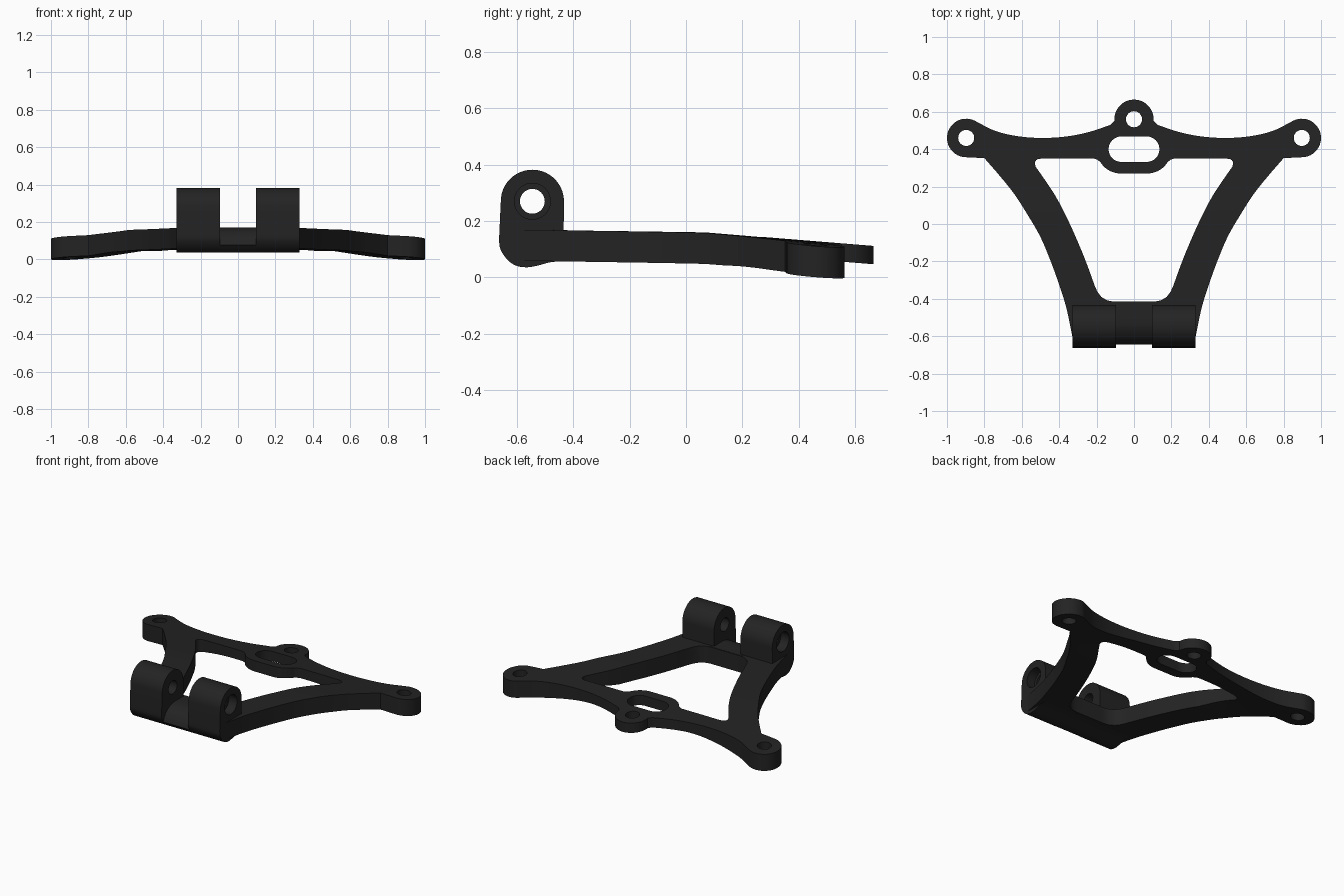
import bpy, bmesh, math
from mathutils import Vector

if "Cube" in bpy.data.objects:
    bpy.data.objects.remove(bpy.data.objects["Cube"])

black = bpy.data.materials.new("matte_black")
black.diffuse_color = (0.017, 0.017, 0.017, 1)
black.use_nodes = True
black.node_tree.nodes["Principled BSDF"].inputs["Base Color"].default_value = black.diffuse_color


def new_object(name, bm):
    bmesh.ops.recalc_face_normals(bm, faces=bm.faces[:])
    mesh = bpy.data.meshes.new(name)
    bm.to_mesh(mesh)
    bm.free()
    mesh.materials.append(black)
    ob = bpy.data.objects.new(name, mesh)
    bpy.context.collection.objects.link(ob)
    return ob


def prism(name, pts, lo, hi, axis="z"):
    """Extrude a closed profile: (x, y) along z, or (y, z) along x."""
    bm = bmesh.new()
    place = (lambda p: (p[0], p[1], lo)) if axis == "z" else (lambda p: (lo, p[0], p[1]))
    face = bm.faces.new([bm.verts.new(place(p)) for p in pts])
    res = bmesh.ops.extrude_face_region(bm, geom=[face])
    step = (0, 0, hi - lo) if axis == "z" else (hi - lo, 0, 0)
    bmesh.ops.translate(bm, vec=step, verts=[v for v in res["geom"] if isinstance(v, bmesh.types.BMVert)])
    return new_object(name, bm)


def activate(ob):
    bpy.ops.object.select_all(action="DESELECT")
    ob.select_set(True)
    bpy.context.view_layer.objects.active = ob


def cut(ob, tool, operation="DIFFERENCE"):
    tool.hide_render = True
    mod = ob.modifiers.new("cut", "BOOLEAN")
    mod.operation, mod.solver, mod.object = operation, "EXACT", tool
    activate(ob)
    bpy.ops.object.modifier_apply(modifier=mod.name)
    bpy.data.objects.remove(tool)


def smooth(ob):
    activate(ob)
    bpy.ops.object.shade_smooth_by_angle(angle=math.radians(30))


def arc(cx, cy, r, a0, a1, n=16):
    return [(cx + r * math.cos(math.radians(a0 + (a1 - a0) * i / n)),
             cy + r * math.sin(math.radians(a0 + (a1 - a0) * i / n))) for i in range(n + 1)]


def spline(pts, n=4):
    """Catmull-Rom curve through the points."""
    P = [Vector(p) for p in pts]
    P = [2 * P[0] - P[1]] + P + [2 * P[-1] - P[-2]]
    out = []
    for a, b, c, d in zip(P, P[1:], P[2:], P[3:]):
        for i in range(n):
            t = i / n
            out.append(tuple(0.5 * (2 * b + (c - a) * t + (2 * a - 5 * b + 4 * c - d) * t * t
                                    + (3 * b - a - 3 * c + d) * t ** 3)))
    return out + [tuple(pts[-1])]


def mirrored(half):
    return half + [(-x, y) for x, y in reversed(half) if x > 1e-5]


def step(a, b, v):
    t = min(1, max(0, (v - a) / (b - a)))
    return t * t * (3 - 2 * t)


# Bowed top surface and thickness of the frame
def top_z(x, y):
    bend = 0.168 - 0.014 * (y + 0.5) if y < 0.07 else 0.160 - 0.081 * (y - 0.07)
    return bend - 0.018 * min(abs(x), 1) ** 4


def thickness(x, y):
    return 0.11 - 0.045 * step(0.1, 0.32, y) * (1 - step(0.3, 0.8, abs(x)))


# Frame plate: curved slab trimmed to the outline
bm = bmesh.new()
bmesh.ops.create_grid(bm, x_segments=48, y_segments=36, size=1)
for v in bm.verts:
    v.co.x *= 1.05
    v.co.y *= 0.75
res = bmesh.ops.extrude_face_region(bm, geom=bm.faces[:])
upper = {v for v in res["geom"] if isinstance(v, bmesh.types.BMVert)}
for v in bm.verts:
    x, y = v.co.x, v.co.y
    v.co.z = top_z(x, y) - (0 if v in upper else thickness(x, y))
frame = new_object("frame_plate", bm)

outline = [(0, -0.5), (0.25, -0.5), (0.25, -0.6)]
outline += spline([(0.33, -0.6), (0.36, -0.455), (0.395, -0.34), (0.445, -0.2), (0.5, -0.07),
                   (0.56, 0.035), (0.64, 0.16), (0.72, 0.26), (0.8, 0.352)])
outline += arc(0.897, 0.46, 0.103, -90, 120, 24)
outline += spline([(0.835, 0.543), (0.74, 0.497), (0.62, 0.469), (0.49, 0.46), (0.36, 0.468),
                   (0.24, 0.492), (0.125, 0.53)])
outline += arc(0, 0.56, 0.105, -5, 90)
cut(frame, prism("outline_cutter", mirrored(outline), -0.5, 0.7), "INTERSECT")

# Large central opening, wrapping around the slot boss
opening = [(0, -0.415), (0.11, -0.415), (0.145, -0.408), (0.175, -0.39), (0.197, -0.36)]
opening += spline([(0.21, -0.33), (0.25, -0.22), (0.29, -0.12), (0.35, 0.015), (0.42, 0.15), (0.5, 0.27)])
opening += spline([(0.525, 0.305), (0.53, 0.327), (0.518, 0.345), (0.49, 0.35)])
opening += [(0.215, 0.35), (0.195, 0.343)]
opening += arc(0.07, 0.4, 0.13, -32, -90, 10) + [(0, 0.27)]
cut(frame, prism("opening_cutter", mirrored(opening), -0.5, 0.7))

# Slot and mounting holes
cut(frame, prism("slot_cutter", arc(0.068, 0.4, 0.068, -90, 90) + arc(-0.068, 0.4, 0.068, 90, 270), -0.5, 0.7))
for hx, hy in ((0, 0.56), (0.897, 0.46), (-0.897, 0.46)):
    cut(frame, prism("hole_cutter", arc(hx, hy, 0.043, 0, 360, 32)[:-1], -0.5, 0.7))
smooth(frame)

# Hinge lugs with stepped pin holes
belly = [(-0.64, 0.07), (-0.61, 0.045), (-0.57, 0.036), (-0.53, 0.041), (-0.48, 0.054), (-0.435, 0.057)]
lug_profile = spline([(-0.663, 0.14), (-0.66, 0.105)] + belly) + arc(-0.545, 0.27, 0.112, 0, 180, 28)
for side, name in ((1, "right_lug"), (-1, "left_lug")):
    lug = prism(name, lug_profile, side * 0.097, side * 0.33, "x")
    for r, start in ((0.044, 0.0), (0.064, 0.27)):
        cut(lug, prism("pin_cutter", arc(-0.545, 0.27, r, 0, 360, 32)[:-1], side * start, side * 0.5, "x"))
    smooth(lug)

# Rounded bridge between the lugs
bridge_profile = spline([(-0.645, 0.078)] + belly[1:])
bridge_profile += spline([(-0.42, 0.168), (-0.52, 0.17), (-0.57, 0.16), (-0.61, 0.136), (-0.635, 0.105)])
smooth(prism("hinge_bridge", bridge_profile, -0.12, 0.12, "x"))
